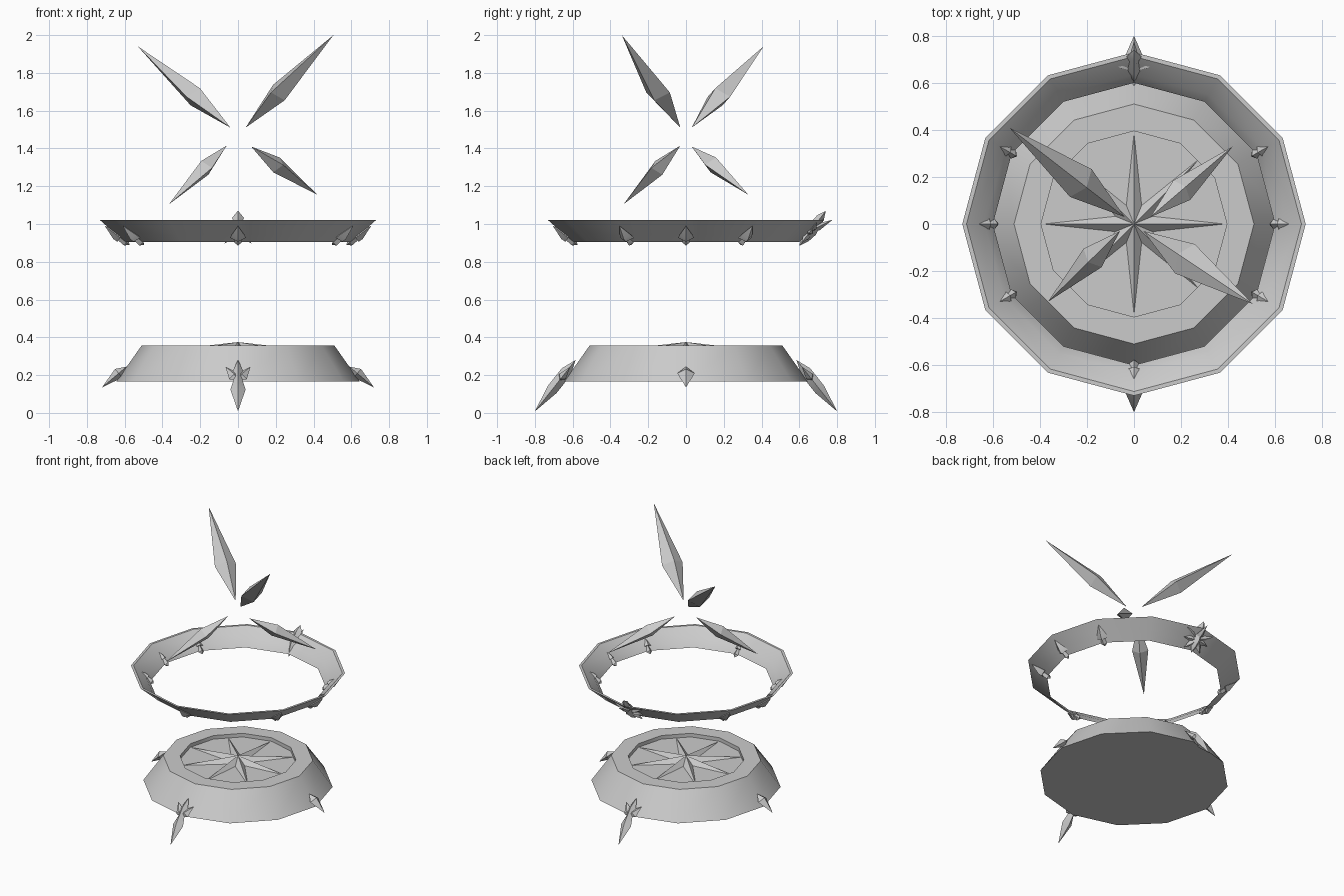
import bpy, bmesh, math
from mathutils import Vector

if "Cube" in bpy.data.objects:
    bpy.data.objects.remove(bpy.data.objects["Cube"])

stone = bpy.data.materials.new("grey_stone")
stone.diffuse_color = (0.6, 0.6, 0.6, 1)
stone.use_nodes = True
stone.node_tree.nodes["Principled BSDF"].inputs["Base Color"].default_value = stone.diffuse_color


def finish(bm, name, smooth=True):
    bmesh.ops.remove_doubles(bm, verts=bm.verts, dist=0.00005)
    bmesh.ops.recalc_face_normals(bm, faces=bm.faces)
    mesh = bpy.data.meshes.new(name)
    bm.to_mesh(mesh)
    bm.free()
    ob = bpy.data.objects.new(name, mesh)
    bpy.context.collection.objects.link(ob)
    mesh.materials.append(stone)
    if smooth:
        bpy.ops.object.select_all(action='DESELECT')
        bpy.context.view_layer.objects.active = ob
        ob.select_set(True)
        bpy.ops.object.shade_smooth_by_angle(angle=math.radians(32))
    return ob


def bridge(bm, a, b):
    n = len(a)
    for i in range(n):
        bm.faces.new((a[i], a[(i + 1) % n], b[(i + 1) % n], b[i]))


def lathe(name, profile, closed, sides=12):
    """Twelve-sided turned part from (radius, height) points."""
    bm = bmesh.new()
    rings = []
    for r, z in profile:
        rings.append([bm.verts.new((r * math.cos(math.tau * i / sides),
                                    r * math.sin(math.tau * i / sides), z)) for i in range(sides)])
    for a, b in zip(rings, rings[1:]):
        bridge(bm, a, b)
    if closed:
        bridge(bm, rings[-1], rings[0])
    else:
        bm.faces.new(rings[0])
        bm.faces.new(rings[-1])
    return finish(bm, name)


def blade(bm, start, axis, side, stations):
    """Diamond-section blade; stations are (distance, half width, half thickness)."""
    start, axis = Vector(start), Vector(axis).normalized()
    side = Vector(side)
    side = (side - axis * side.dot(axis)).normalized()
    up = axis.cross(side)
    rings = []
    for d, w, t in stations:
        c = start + axis * d
        rings.append([bm.verts.new(c + o) for o in (side * w, up * t, -side * w, -up * t)])
    for a, b in zip(rings, rings[1:]):
        bridge(bm, a, b)


def radial(angle, r, z):
    a = math.radians(angle)
    return Vector((r * math.cos(a), r * math.sin(a), z))


def frame(angle, low, high):
    """Start point, leaning axis, sideways direction and length on a radial plane."""
    p, q = radial(angle, *low), radial(angle, *high)
    return p, (q - p).normalized(), radial(angle + 90, 1, 0), (q - p).length


# Pedestal with a recessed top
lathe("pedestal", [(0.645, 0.165), (0.51, 0.357), (0.395, 0.357), (0.395, 0.33)], False)

# Eight-pointed star in the recess
bm = bmesh.new()
peak = bm.verts.new((0, 0, 0.375))
rim = [bm.verts.new(radial(i * 22.5, 0.085 if i % 2 else 0.385, 0.331)) for i in range(16)]
for i in range(16):
    bm.faces.new((peak, rim[i], rim[(i + 1) % 16]))
finish(bm, "compass_star", False)

# Floating flared ring
lathe("floating_ring", [(0.73, 1.02), (0.645, 0.945), (0.60, 0.905),
                        (0.635, 0.955), (0.712, 1.02)], True)

# Large barbed claws at front and back of the pedestal
for name, ang in (("front_claw", -90), ("back_claw", 90)):
    bm = bmesh.new()
    p, ax, sd, n = frame(ang, (0.585, 0.28), (0.80, 0.008))
    blade(bm, p, ax, sd, [(0, 0, 0), (0.08, 0.03, 0.03), (0.14, 0.025, 0.03),
                          (0.2, 0.04, 0.03), (n, 0, 0)])
    for s in (1, -1):
        blade(bm, p + ax * 0.14, sd * s * 0.7 - ax, ax,
              [(0, 0, 0), (0.035, 0.032, 0.022), (0.115, 0, 0)])
    finish(bm, name)

# Plain claws at the sides
for name, ang in (("right_claw", 0), ("left_claw", 180)):
    bm = bmesh.new()
    p, ax, sd, n = frame(ang, (0.59, 0.245), (0.72, 0.135))
    blade(bm, p, ax, sd, [(0, 0, 0), (0.055, 0.046, 0.03), (n, 0, 0)])
    finish(bm, name)

# Small arrow-shaped studs on the ring
for i, ang in enumerate((-150, -90, -30, 0, 30, 150, 180)):
    bm = bmesh.new()
    p, ax, sd, n = frame(ang, (0.575, 0.89), (0.705, 0.99))
    blade(bm, p, ax, sd, [(0, 0, 0), (0.02, 0.02, 0.02), (0.06, 0.014, 0.018),
                          (0.06, 0.042, 0.026), (0.085, 0.034, 0.028), (n, 0, 0)])
    finish(bm, "ring_stud_%d" % i)

# Spiky crest at the back of the ring
bm = bmesh.new()
p, ax, sd, n = frame(90, (0.60, 0.885), (0.74, 1.07))
blade(bm, p, ax, sd, [(0, 0, 0), (0.05, 0.025, 0.025), (0.1, 0.04, 0.035),
                      (0.15, 0.02, 0.025), (0.185, 0.032, 0.022), (n, 0, 0)])
centre = p + ax * 0.1
blade(bm, centre, Vector((0, 1, 0.5)), sd, [(0, 0, 0), (0.04, 0.025, 0.02), (0.13, 0, 0)])
for s in (1, -1):
    for deg, length in ((65, 0.13), (100, 0.105), (140, 0.11)):
        a = math.radians(deg)
        blade(bm, centre, ax * math.cos(a) + sd * s * math.sin(a), ax,
              [(0, 0.01, 0.01), (length * 0.45, 0.022, 0.018), (length, 0, 0)])
finish(bm, "ring_crest")

# Four floating crystal shards
shards = [((-0.04, 0.03, 1.51), (-0.53, 0.41, 1.94), 0.075, 0.055),
          ((0.04, -0.03, 1.51), (0.505, -0.34, 2.0), 0.075, 0.055),
          ((-0.06, -0.03, 1.415), (-0.365, -0.33, 1.105), 0.055, 0.045),
          ((0.07, 0.03, 1.41), (0.42, 0.33, 1.155), 0.055, 0.045)]
for i, (a, b, w, t) in enumerate(shards):
    bm = bmesh.new()
    d = Vector(b) - Vector(a)
    blade(bm, a, d, d.cross(Vector((0, 0, 1))),
          [(0, 0, 0), (d.length * 0.38, w, t), (d.length, 0, 0)])
    finish(bm, "crystal_shard_%d" % i, False)
